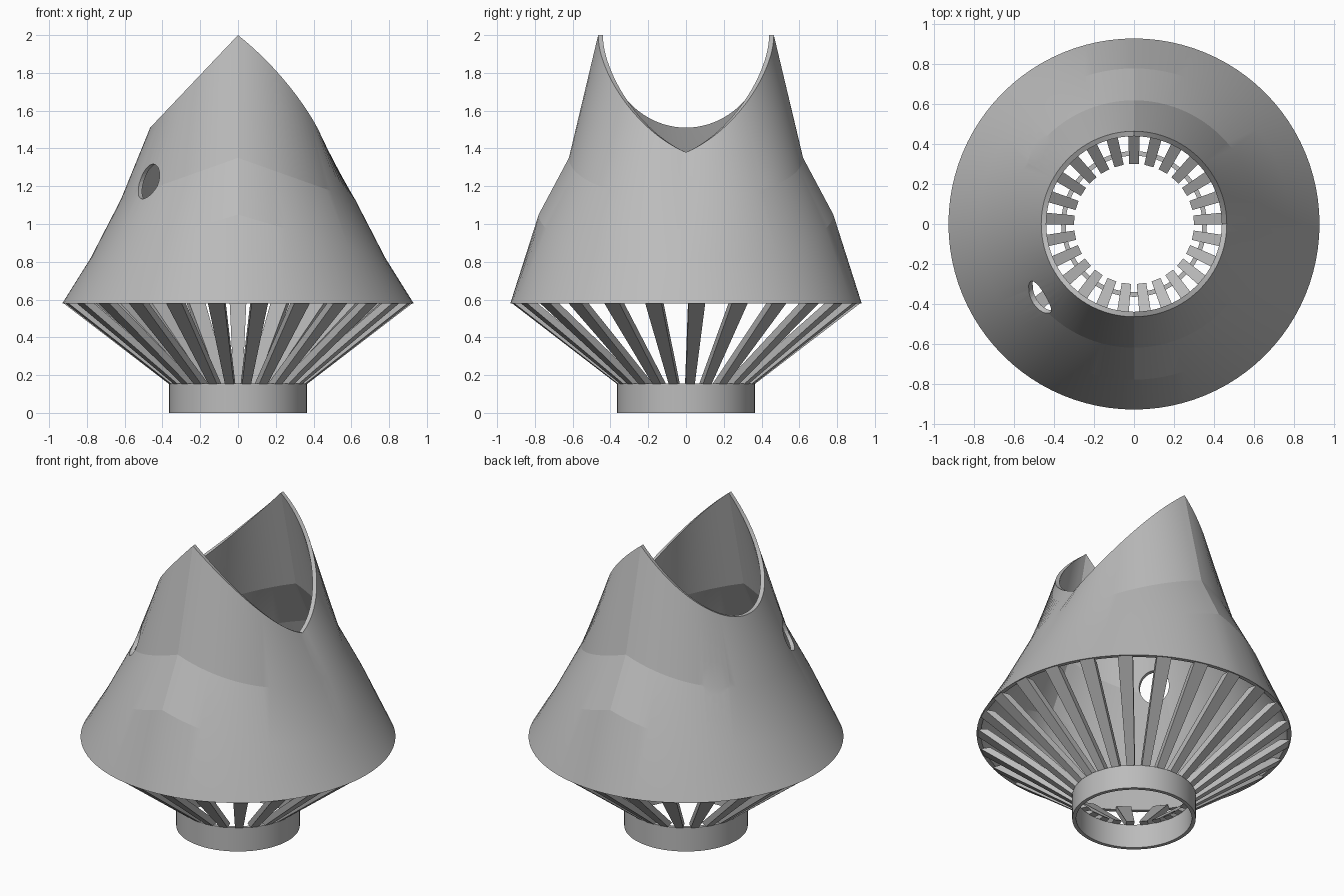
import bpy, bmesh, math
from mathutils import Matrix

SEG = 96       # steps around the body
WALL = 0.025   # shell thickness
SLATS = 25

if "Cube" in bpy.data.objects:
    bpy.data.objects.remove(bpy.data.objects["Cube"])

grey = bpy.data.materials.new("plain grey")
grey.use_nodes = True
grey.diffuse_color = (0.5, 0.5, 0.5, 1)
grey.node_tree.nodes["Principled BSDF"].inputs["Base Color"].default_value = (0.5, 0.5, 0.5, 1)


def add_object(name, mesh):
    obj = bpy.data.objects.new(name, mesh)
    bpy.context.scene.collection.objects.link(obj)
    return obj


def finish(bm, name):
    bmesh.ops.recalc_face_normals(bm, faces=bm.faces)
    mesh = bpy.data.meshes.new(name)
    bm.to_mesh(mesh)
    bm.free()
    mesh.materials.append(grey)
    return mesh


def smooth(mesh, degrees):
    mesh.shade_smooth()
    mesh.set_sharp_from_angle(angle=math.radians(degrees))


def ring_solid(name, rings):
    """Closed loop of rings; each is a radius and a height function of the angle."""
    bm = bmesh.new()
    loops = []
    for radius, height in rings:
        loop = []
        for i in range(SEG):
            a = 2 * math.pi * i / SEG
            loop.append(bm.verts.new((radius * math.cos(a), radius * math.sin(a), height(a))))
        loops.append(loop)
    for k, loop in enumerate(loops):
        nxt = loops[(k + 1) % len(loops)]
        for i in range(SEG):
            j = (i + 1) % SEG
            bm.faces.new((loop[i], loop[j], nxt[j], nxt[i]))
    return finish(bm, name)


# Height rules for the rings of the body
def level(z):
    return lambda a: z


def wavy(peak, drop):
    return lambda a: peak - drop * abs(math.cos(a))


def rim(a):
    c = math.cos(a)
    if c <= 0:
        return 2 + 0.49 * c                      # slanted straight cut
    x = 0.465 * c
    curved = 0.74 * x + 1.28 * x * x
    pointed = 0.62 * math.asin(min(c, 1)) / (math.pi / 2)
    return 2 - (curved + pointed) / 2            # pointed saddle cut


# Conical shell with a saddle-cut mouth
outer = [(0.93, level(0.58)), (0.78, wavy(1.05, 0.23)), (0.62, wavy(1.35, 0.22)), (0.465, rim)]
inner = [(r - WALL, h) for r, h in reversed(outer)]
shell = add_object("body_shell", ring_solid("body_shell", outer + inner))

# Two round side holes
cutters = []
for side in (-1, 1):
    bm = bmesh.new()
    bmesh.ops.create_cone(bm, cap_ends=True, segments=40, radius1=0.092, radius2=0.092, depth=0.4)
    angle = math.pi + side * math.radians(38)
    place = (Matrix.Translation((0.6 * math.cos(angle), 0.6 * math.sin(angle), 1.225))
             @ Matrix.Rotation(angle, 4, "Z") @ Matrix.Rotation(math.pi / 2, 4, "Y"))
    bm.transform(place)
    cutter = add_object("hole_cutter", finish(bm, "hole_cutter"))
    cutter.hide_render = True
    cutters.append(cutter)
    mod = shell.modifiers.new("hole", "BOOLEAN")
    mod.operation = "DIFFERENCE"
    mod.solver = "EXACT"
    mod.object = cutter
bpy.context.view_layer.update()
cut_mesh = bpy.data.meshes.new_from_object(shell.evaluated_get(bpy.context.evaluated_depsgraph_get()))
shell.modifiers.clear()
shell.data = cut_mesh
for cutter in cutters:
    bpy.data.objects.remove(cutter)
smooth(shell.data, 9)

# Base collar
collar = add_object("base_collar", ring_solid("base_collar", [
    (0.365, level(0)), (0.365, level(0.155)), (0.342, level(0.155)), (0.342, level(0))]))
smooth(collar.data, 30)

# Sloping slats between collar and shell
bm = bmesh.new()
ends = []
for r_out, r_in, z, half in ((0.365, 0.3, 0.153, 0.024), (0.925, 0.865, 0.582, 0.044)):
    ends.append([bm.verts.new(p) for p in (
        (r_out, -half, z), (r_out, half, z), (r_in, half, z), (r_in, -half, z))])
low, high = ends
bm.faces.new(low)
bm.faces.new(high)
for i in range(4):
    j = (i + 1) % 4
    bm.faces.new((low[i], low[j], high[j], high[i]))
slat_mesh = finish(bm, "slat")
for k in range(SLATS):
    slat = add_object(f"slat_{k + 1}", slat_mesh)
    slat.rotation_euler.z = math.pi / 2 + 2 * math.pi * k / SLATS
